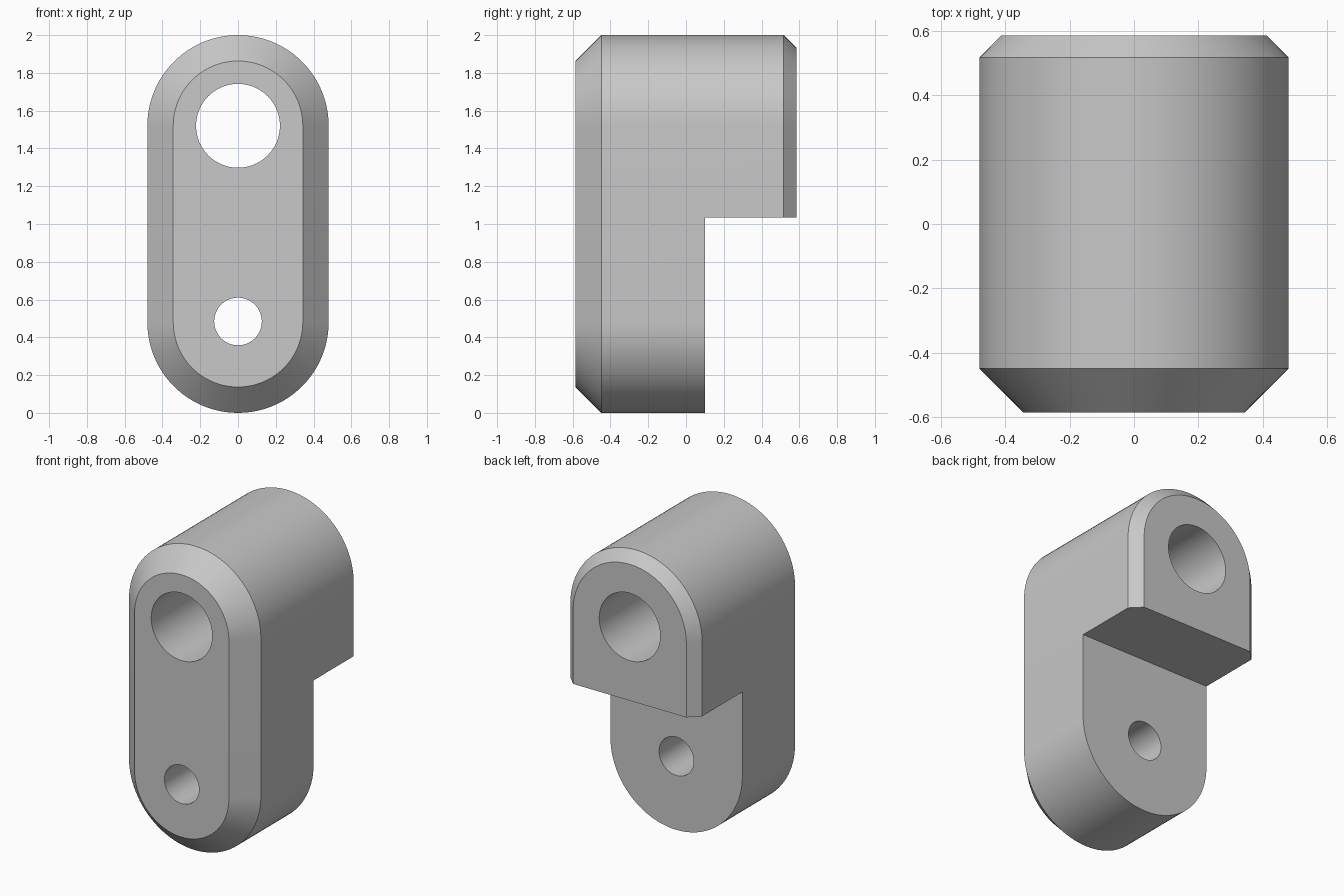
import bpy, bmesh, math
from mathutils import Matrix, Vector

cube = bpy.data.objects.get("Cube")
if cube:
    bpy.data.objects.remove(cube, do_unlink=True)

RADIUS = 0.48
LOW, HIGH = 0.48, 1.52      # centres of the two rounded ends
FRONT, BACK = -0.585, 0.585
SEGMENTS = 48               # per rounded end


def add_object(name, bm):
    bmesh.ops.recalc_face_normals(bm, faces=bm.faces[:])
    mesh = bpy.data.meshes.new(name)
    bm.to_mesh(mesh)
    bm.free()
    obj = bpy.data.objects.new(name, mesh)
    bpy.context.collection.objects.link(obj)
    return obj


def slot_outline(radius):
    """Rounded upright outline as (x, z) pairs."""
    points = []
    for centre, start in ((HIGH, 0), (LOW, math.pi)):
        for i in range(SEGMENTS + 1):
            a = start + math.pi * i / SEGMENTS
            points.append((radius * math.cos(a), centre + radius * math.sin(a)))
    return points


# Body: rounded outline lofted through the chamfered sections
bm = bmesh.new()
sections = [(FRONT, 0.137), (FRONT + 0.137, 0), (BACK - 0.068, 0), (BACK, 0.068)]
rings = [[bm.verts.new((x, y, z)) for x, z in slot_outline(RADIUS - inset)]
         for y, inset in sections]
for a, b in zip(rings, rings[1:]):
    for i in range(len(a)):
        j = (i + 1) % len(a)
        bm.faces.new((a[i], a[j], b[j], b[i]))
bm.faces.new(rings[0])
bm.faces.new(rings[-1])
body = add_object("bracket_body", bm)

# Cutters: lower rear step and two through holes
cutters = []
bm = bmesh.new()
low, high = Vector((-1, 0.1, -1)), Vector((1, 1, 1.035))
bmesh.ops.create_cube(bm, size=1, matrix=Matrix.Translation((low + high) / 2)
                      @ Matrix.Diagonal((*(high - low), 1)))
cutters.append(add_object("step_cutter", bm))

for name, z, radius in (("upper_hole_cutter", HIGH, 0.222),
                        ("lower_hole_cutter", LOW + 0.004, 0.126)):
    bm = bmesh.new()
    bmesh.ops.create_cone(bm, cap_ends=True, segments=80, radius1=radius,
                          radius2=radius, depth=2,
                          matrix=Matrix.Translation((0, 0, z))
                          @ Matrix.Rotation(math.pi / 2, 4, 'X'))
    cutters.append(add_object(name, bm))

bpy.ops.object.select_all(action='DESELECT')
bpy.context.view_layer.objects.active = body
body.select_set(True)
for cutter in cutters:
    cutter.hide_render = True
    mod = body.modifiers.new(cutter.name, 'BOOLEAN')
    mod.operation = 'DIFFERENCE'
    mod.solver = 'EXACT'
    mod.object = cutter
    bpy.ops.object.modifier_apply(modifier=mod.name)
for cutter in cutters:
    bpy.data.objects.remove(cutter, do_unlink=True)

# Plain grey finish
grey = bpy.data.materials.new("plain_grey")
grey.use_nodes = True
colour = (0.58, 0.58, 0.58, 1)
grey.diffuse_color = colour
grey.node_tree.nodes["Principled BSDF"].inputs["Base Color"].default_value = colour
body.data.materials.clear()
body.data.materials.append(grey)
for face in body.data.polygons:
    face.material_index = 0
bpy.ops.object.shade_smooth_by_angle(angle=math.radians(30))
